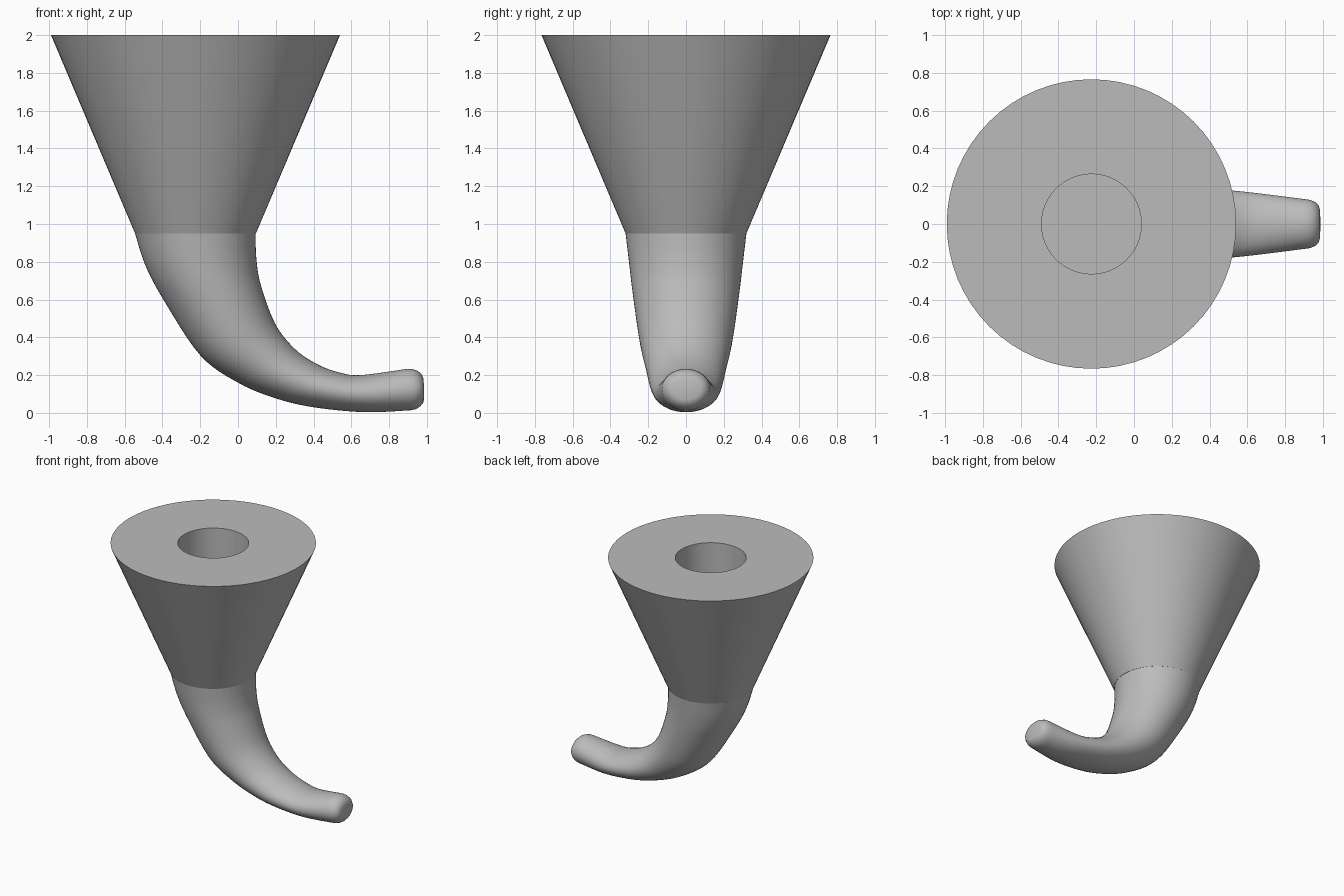
import bpy, bmesh, math
from mathutils import Vector

cube = bpy.data.objects.get("Cube")
if cube:
    bpy.data.objects.remove(cube, do_unlink=True)

grey = bpy.data.materials.new("plain grey")
grey.use_nodes = True
colour = (0.5, 0.5, 0.5, 1)
grey.diffuse_color = colour
grey.node_tree.nodes["Principled BSDF"].inputs["Base Color"].default_value = colour

SEGMENTS = 64
AXIS_X = -0.225


def loft(name, rings):
    """Skin a row of closed rings and cap both ends."""
    bm = bmesh.new()
    loops = [[bm.verts.new(p) for p in ring] for ring in rings]
    for a, b in zip(loops, loops[1:]):
        for i in range(SEGMENTS):
            j = (i + 1) % SEGMENTS
            bm.faces.new((a[i], a[j], b[j], b[i]))
    bm.faces.new(loops[0])
    bm.faces.new(loops[-1])
    bmesh.ops.recalc_face_normals(bm, faces=bm.faces)
    mesh = bpy.data.meshes.new(name)
    bm.to_mesh(mesh)
    bm.free()
    mesh.materials.append(grey)
    obj = bpy.data.objects.new(name, mesh)
    bpy.context.collection.objects.link(obj)
    bpy.ops.object.select_all(action="DESELECT")
    obj.select_set(True)
    bpy.context.view_layer.objects.active = obj
    bpy.ops.object.shade_smooth_by_angle(angle=math.radians(32))
    return obj


def section(outer_x, outer_z, inner_x, inner_z, half_width):
    """Oval ring spanning an outer and an inner edge point."""
    outer, inner = Vector((outer_x, 0, outer_z)), Vector((inner_x, 0, inner_z))
    mid, half = (outer + inner) / 2, (inner - outer) / 2
    ring = []
    for i in range(SEGMENTS):
        t = math.tau * i / SEGMENTS
        ring.append(mid + half * math.cos(t) + Vector((0, half_width * math.sin(t), 0)))
    return ring


def smooth_rows(rows, steps):
    """Catmull-Rom interpolation between rows of values."""
    ext = [rows[0]] + rows + [rows[-1]]
    out = []
    for a, b, c, d in zip(ext, ext[1:], ext[2:], ext[3:]):
        for s in range(steps):
            t = s / steps
            out.append([q + 0.5 * t * (r - p + t * (2*p - 5*q + 4*r - w + t * (3*(q - r) + w - p)))
                        for p, q, r, w in zip(a, b, c, d)])
    return out + [rows[-1]]


def circle(radius, z):
    return section(AXIS_X - radius, z, AXIS_X + radius, z, radius)


# Curved horn: outer edge, inner edge and half width of each section
horn = [
    (-0.545, 0.95, 0.093, 0.95, 0.32),
    (-0.49, 0.78, 0.097, 0.82, 0.302),
    (-0.395, 0.60, 0.120, 0.68, 0.283),
    (-0.20, 0.305, 0.198, 0.47, 0.247),
    (0.0, 0.16, 0.305, 0.335, 0.215),
    (0.20, 0.077, 0.425, 0.255, 0.196),
    (0.40, 0.03, 0.54, 0.213, 0.182),
    (0.67, 0.004, 0.65, 0.20, 0.162),
    (0.915, 0.014, 0.895, 0.233, 0.131),
]
# Rounded tip
tip = [
    (0.942, 0.02, 0.925, 0.232, 0.127),
    (0.963, 0.033, 0.952, 0.222, 0.116),
    (0.979, 0.05, 0.973, 0.203, 0.098),
    (0.985, 0.07, 0.983, 0.18, 0.075),
]
loft("curved_horn", [section(*row) for row in smooth_rows(horn, 6) + tip])

# Flared cone with a straight bore down to the horn
loft("flared_cone", [circle(0.32, 0.95), circle(0.765, 2.0),
                     circle(0.264, 2.0), circle(0.264, 0.96)])
